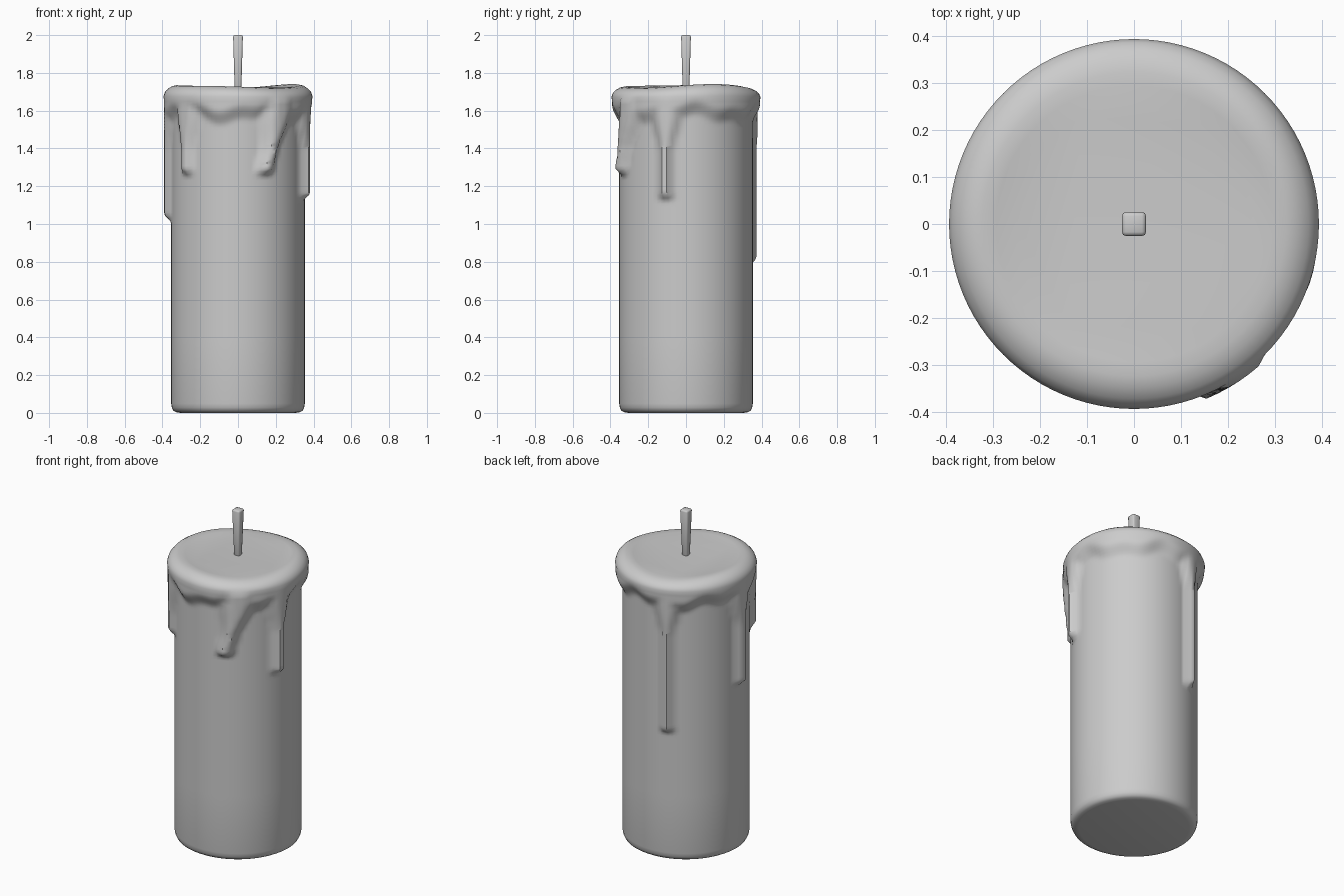
import bpy, bmesh, math

if "Cube" in bpy.data.objects:
    bpy.data.objects.remove(bpy.data.objects["Cube"])

SIDES = 96
BODY_R, CAP_R = 0.354, 0.392

# drips: angle at top, angle at bottom, end height, half width (deg), outer radius
DRIPS = [
    (-17, -17, 1.14, 6.0, 0.395),
    (-54, -67, 1.27, 7.0, 0.403),
    (108, 108, 0.80, 5.5, 0.392),
    (181, 181, 1.03, 6.5, 0.391),
    (222, 222, 1.27, 6.5, 0.391),
]


def smooth(a, b, x):
    t = min(1, max(0, (x - a) / (b - a)))
    return t * t * (3 - 2 * t)


def radius(ang, z):
    """Wax radius: plain body, overflowing cap with a wavy edge, and drips."""
    a = math.radians(ang)
    edge = 1.585 + 0.018 * math.sin(5 * a + 1) + 0.012 * math.sin(11 * a)
    r = BODY_R + (CAP_R - BODY_R) * smooth(edge - 0.045, edge + 0.05, z)
    for top, bottom, end, width, outer in DRIPS:
        s = min(1, max(0, (z - end) / (1.6 - end)))
        centre = bottom + (top - bottom) * s
        d = abs((ang - centre + 180) % 360 - 180)
        flare = width * (1 + 1.3 * smooth(1.38, 1.62, z))
        bump = 1 - smooth(0.3 * flare, 1.25 * flare, d)
        bump *= smooth(end - 0.025, end + 0.025, z)
        r = max(r, BODY_R + (outer - BODY_R) * bump)
    return r


def make_object(name, bm):
    bmesh.ops.recalc_face_normals(bm, faces=bm.faces)
    mesh = bpy.data.meshes.new(name)
    bm.to_mesh(mesh)
    bm.free()
    obj = bpy.data.objects.new(name, mesh)
    bpy.context.collection.objects.link(obj)
    bpy.context.view_layer.objects.active = obj
    obj.select_set(True)
    bpy.ops.object.shade_smooth_by_angle(angle=math.radians(50))
    obj.select_set(False)
    return obj


# wax body: stacked rings from the rounded foot to the soft rim
rings = []
angles = [360 * i / SIDES for i in range(SIDES)]
for r, z in [(0.305, 0.0), (0.328, 0.004), (0.342, 0.012), (0.350, 0.028), (BODY_R, 0.05)]:
    rings.append([(r, z)] * SIDES)
heights = [0.4, 0.7] + [0.75 + 0.0155 * i for i in range(59)]
for z in heights:
    rings.append([(radius(a, z), z) for a in angles])
for inset, z, wave in [(0.0, 1.675, 0.3), (0.007, 1.695, 0.6), (0.022, 1.711, 0.8),
                       (0.045, 1.724, 1), (0.07, 1.729, 1), (0.1, 1.727, 0.7), (0.14, 1.722, 0.2)]:
    rings.append([(0.394 - inset, z + 0.008 * wave * math.sin(2 * math.radians(a) + 0.8)
                   + 0.004 * wave * math.sin(3 * math.radians(a))) for a in angles])

bm = bmesh.new()
loops = []
for ring in rings:
    loops.append([bm.verts.new((r * math.cos(math.radians(a)), r * math.sin(math.radians(a)), z))
                  for a, (r, z) in zip(angles, ring)])
for low, high in zip(loops, loops[1:]):
    for i in range(SIDES):
        j = (i + 1) % SIDES
        bm.faces.new((low[i], low[j], high[j], high[i]))
bm.faces.new(loops[0])
bm.faces.new(loops[-1])
make_object("wax_body", bm)

# wick: square, bevelled, slightly thicker at the top
bm = bmesh.new()
bmesh.ops.create_cube(bm, size=1)
for v in bm.verts:
    half = 0.026 if v.co.z > 0 else 0.017
    v.co = (math.copysign(half, v.co.x), math.copysign(half, v.co.y), 2.0 if v.co.z > 0 else 1.69)
bmesh.ops.bevel(bm, geom=bm.edges[:], offset=0.009, segments=2, profile=0.5, affect='EDGES')
make_object("wick", bm)
